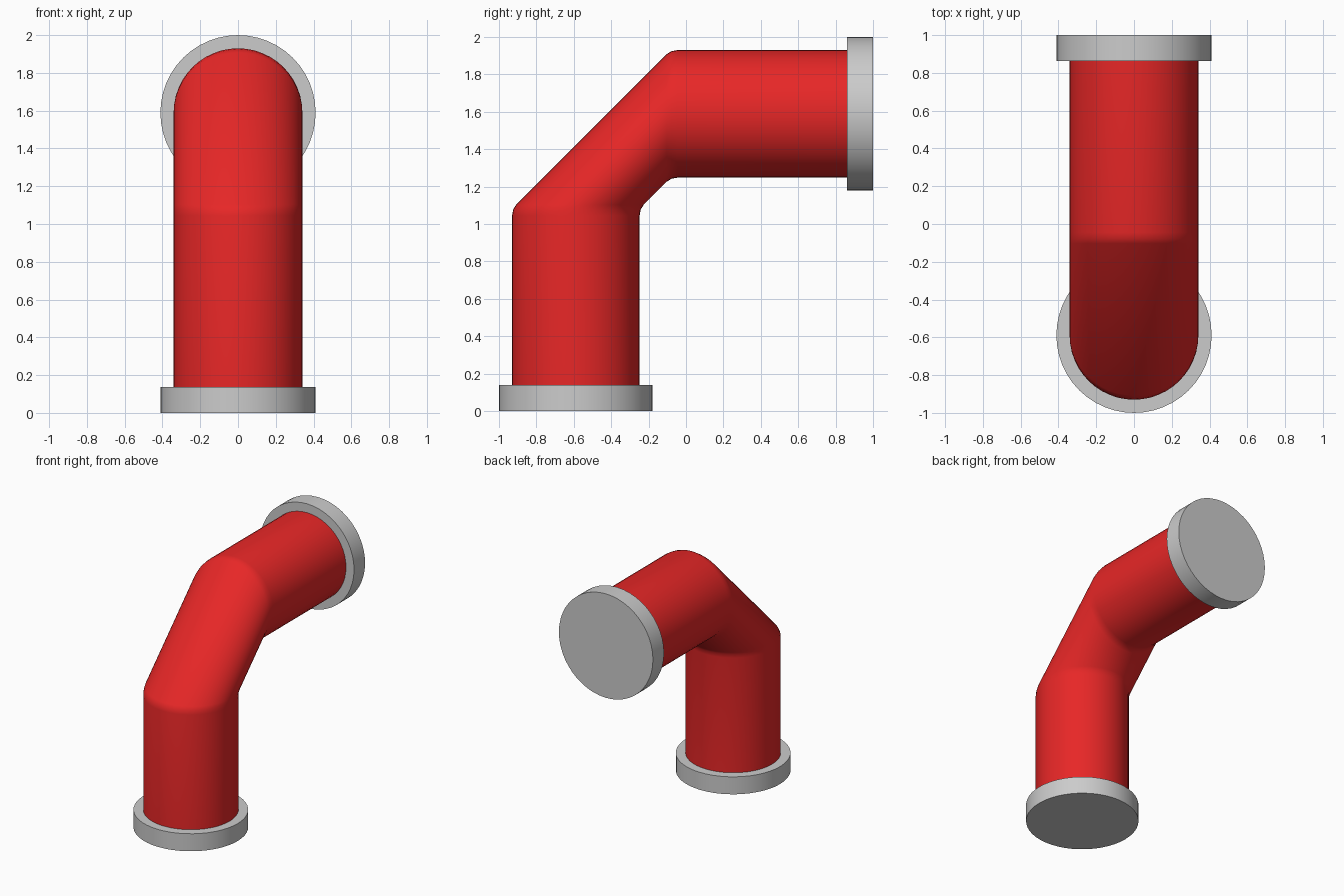
import bpy, bmesh, math

if "Cube" in bpy.data.objects:
    bpy.data.objects.remove(bpy.data.objects["Cube"])

N = 48            # sides around
R_PIPE = 0.341
R_FLANGE = 0.411
T_FLANGE = 0.138
C = 0.589         # lower leg axis at y = -C, upper leg axis at z = 1 + C


def mirror(p):
    """Swap the lower leg with the upper leg (reflection in the bend's diagonal)."""
    x, y, z = p
    return (x, 1 - z, 1 - y)


def ring(y, z, r):
    return [(r * math.cos(2 * math.pi * i / N), y + r * math.sin(2 * math.pi * i / N), z)
            for i in range(N)]


def loft(name, rings):
    """Skin a list of rings and cap both ends."""
    bm = bmesh.new()
    vs = [[bm.verts.new(p) for p in rg] for rg in rings]
    for a, b in zip(vs, vs[1:]):
        for i in range(N):
            j = (i + 1) % N
            bm.faces.new((a[i], a[j], b[j], b[i]))
    bm.faces.new(vs[0][::-1])
    bm.faces.new(vs[-1])
    bmesh.ops.recalc_face_normals(bm, faces=bm.faces)
    me = bpy.data.meshes.new(name)
    bm.to_mesh(me)
    bm.free()
    ob = bpy.data.objects.new(name, me)
    bpy.context.collection.objects.link(ob)
    bpy.ops.object.select_all(action='DESELECT')
    ob.select_set(True)
    bpy.context.view_layer.objects.active = ob
    bpy.ops.object.shade_smooth_by_angle(angle=math.radians(35))
    return ob


# Bent pipe: lower leg with a softened bend, then its reflection
lower = [ring(-C + dy, z, R_PIPE)
         for dy, z in ((0, 0.07), (0, 1.045), (0.006, 1.078), (0.022, 1.103))]
upper = [[mirror(p) for p in rg] for rg in reversed(lower)]
pipe = loft("pipe", lower + upper)

red = bpy.data.materials.new("red_paint")
red.diffuse_color = (0.8, 0.02, 0.02, 1)
red.use_nodes = True
red.node_tree.nodes["Principled BSDF"].inputs["Base Color"].default_value = red.diffuse_color
pipe.data.materials.append(red)

# End flanges
base = [ring(-C, z, R_FLANGE) for z in (0, T_FLANGE)]
loft("bottom_flange", base)
loft("back_flange", [[mirror(p) for p in rg] for rg in base])
